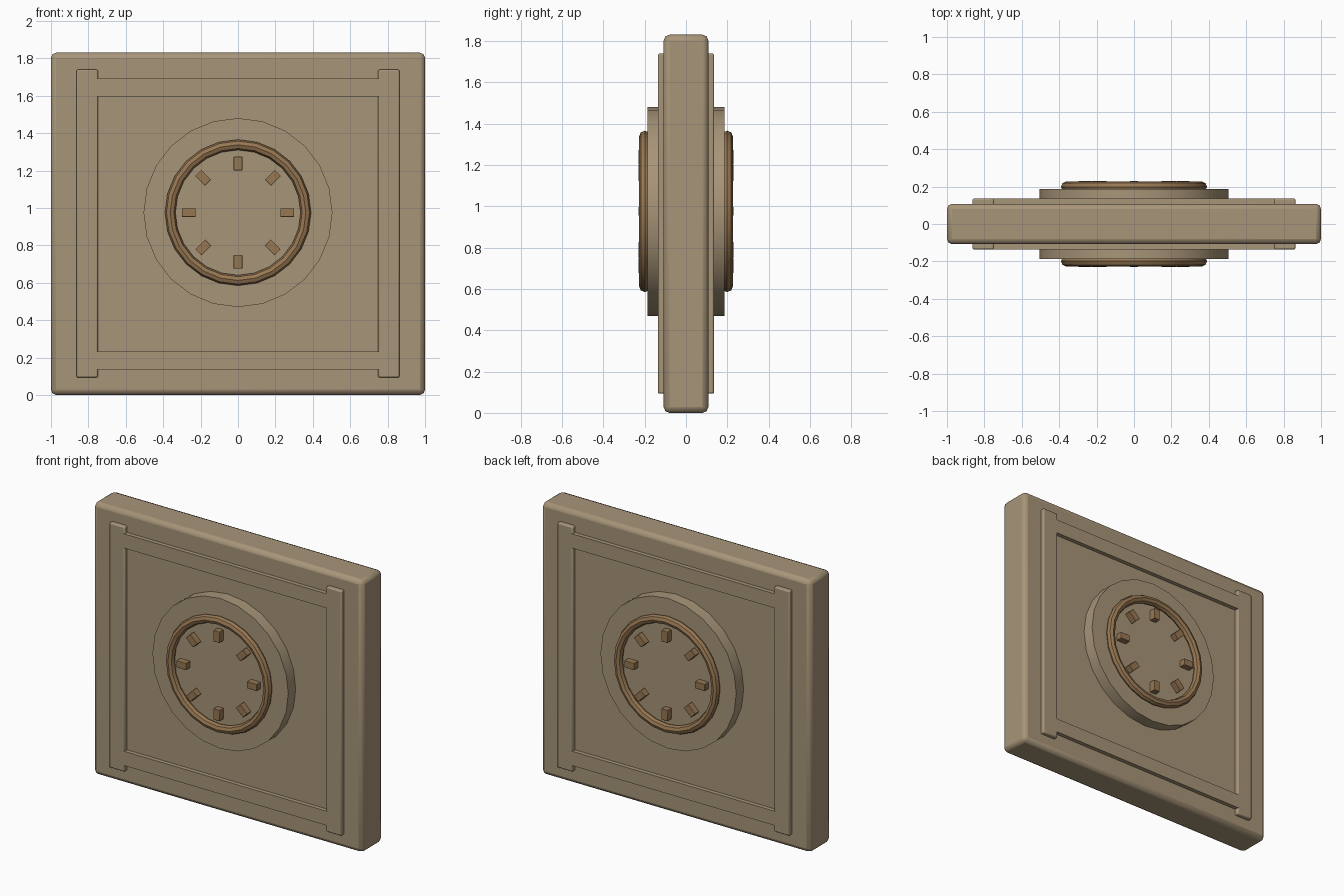
import bpy, bmesh, math
from mathutils import Matrix

if "Cube" in bpy.data.objects:
    bpy.data.objects.remove(bpy.data.objects["Cube"], do_unlink=True)


def material(name, rgb):
    m = bpy.data.materials.new(name)
    m.use_nodes = True
    m.diffuse_color = (*rgb, 1)
    m.node_tree.nodes["Principled BSDF"].inputs["Base Color"].default_value = (*rgb, 1)
    return m


STONE = material("tan stone", (0.39, 0.30, 0.19))
BRONZE = material("brown bronze", (0.31, 0.185, 0.085))
SLAB_Y, STRIP_Y, DISC_Y = 0.108, 0.136, 0.187
DIAL_Z = 0.975
MID_Z = 0.915


def finish(name, bm, mat, bevel=0, segments=2):
    bmesh.ops.recalc_face_normals(bm, faces=bm.faces)
    mesh = bpy.data.meshes.new(name)
    bm.to_mesh(mesh)
    bm.free()
    mesh.materials.append(mat)
    ob = bpy.data.objects.new(name, mesh)
    bpy.context.collection.objects.link(ob)
    if bevel:
        mod = ob.modifiers.new("Bevel", "BEVEL")
        mod.width, mod.segments = bevel, segments
    bpy.ops.object.select_all(action="DESELECT")
    ob.select_set(True)
    bpy.context.view_layer.objects.active = ob
    bpy.ops.object.shade_smooth_by_angle(angle=math.radians(30))
    return ob


def box(name, centre, size, mat, bevel=0, turn=Matrix()):
    bm = bmesh.new()
    bmesh.ops.create_cube(bm, size=1, matrix=turn @ Matrix.Translation(centre) @ Matrix.Diagonal((*size, 1)))
    return finish(name, bm, mat, bevel)


def ring(name, y, radius, tube, mat, around=24, sides=8):
    # Spin a small octagon around the y axis
    bm = bmesh.new()
    loop = []
    for i in range(sides):
        a = math.tau * i / sides
        loop.append(bm.verts.new((radius + tube * math.cos(a), y + tube * math.sin(a), DIAL_Z)))
    edges = [bm.edges.new((loop[i], loop[(i + 1) % sides])) for i in range(sides)]
    bmesh.ops.spin(bm, geom=loop + edges, cent=(0, 0, DIAL_Z), axis=(0, 1, 0),
                   angle=math.tau, steps=around, use_merge=True)
    bmesh.ops.remove_doubles(bm, verts=bm.verts, dist=0.0001)
    return finish(name, bm, mat)


# Main slab
box("slab", (0, 0, MID_Z), (2, 2 * SLAB_Y, 2 * MID_Z), STONE, 0.028)

# Round plinth passing through the slab
bm = bmesh.new()
bmesh.ops.create_cone(bm, cap_ends=True, segments=24, radius1=0.505, radius2=0.505, depth=2 * DISC_Y,
                      matrix=Matrix.Translation((0, 0, DIAL_Z)) @ Matrix.Rotation(math.pi / 2, 4, "X"))
finish("round_plinth", bm, STONE)

# Raised frame and dial details on both faces
for side, s in (("front", -1), ("back", 1)):
    strip_mid, strip_deep = s * (STRIP_Y + 0.09) / 2, STRIP_Y - 0.09
    for hand, x in (("right", -0.806), ("left", 0.806)):
        box(f"{side}_{hand}_upright", (x, strip_mid, MID_Z + 0.001), (0.115, strip_deep, 1.646), STONE, 0.008)
    for level, z in (("lower", 0.184), ("upper", 1.645)):
        box(f"{side}_{level}_rail", (0, strip_mid, z), (1.52, strip_deep, 0.096), STONE)

    ring(f"{side}_dial_ring", s * 0.199, 0.3625, 0.028, BRONZE)

    # Eight markers around the dial
    for i in range(8):
        turn = Matrix.Translation((0, 0, DIAL_Z)) @ Matrix.Rotation(math.tau * i / 8, 4, "Y")
        box(f"{side}_marker_{i + 1}", (0, s * 0.205, 0.263), (0.046, 0.048, 0.074), BRONZE, 0.003, turn)
